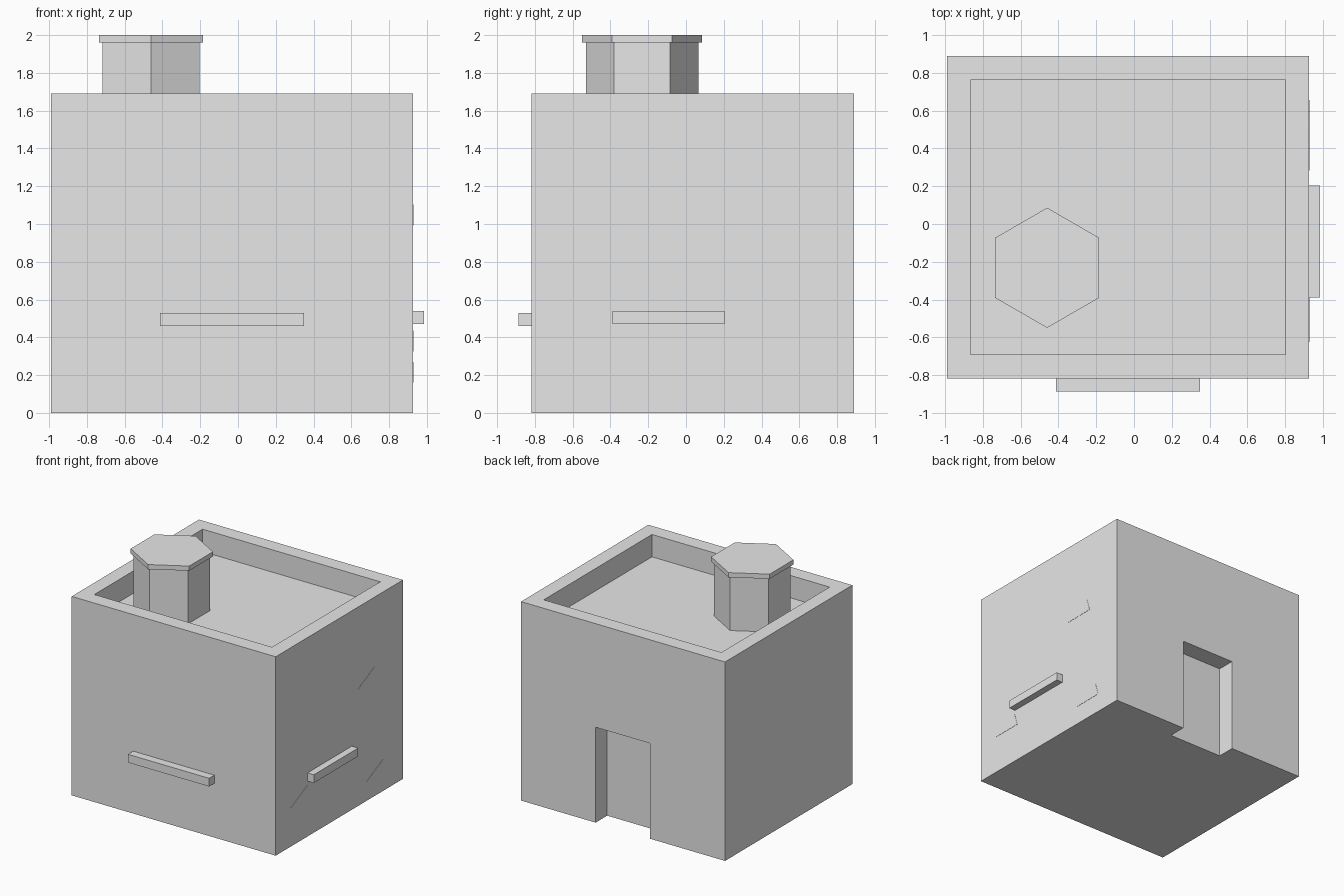
import bpy, bmesh, math

if "Cube" in bpy.data.objects:
    bpy.data.objects.remove(bpy.data.objects["Cube"])

# Single plain colour
grey = bpy.data.materials.new("light_grey")
grey.diffuse_color = (0.8, 0.8, 0.8, 1)
grey.use_nodes = True
grey.node_tree.nodes["Principled BSDF"].inputs["Base Color"].default_value = grey.diffuse_color


def finish(name, bm):
    bmesh.ops.recalc_face_normals(bm, faces=bm.faces)
    mesh = bpy.data.meshes.new(name)
    bm.to_mesh(mesh)
    bm.free()
    mesh.materials.append(grey)
    obj = bpy.data.objects.new(name, mesh)
    bpy.context.collection.objects.link(obj)
    return obj


def box(name, lo, hi):
    bm = bmesh.new()
    bmesh.ops.create_cube(bm, size=1)
    for v in bm.verts:
        v.co = [lo[i] if v.co[i] < 0 else hi[i] for i in range(3)]
    return finish(name, bm)


def prism(name, points, vector):
    bm = bmesh.new()
    face = bm.faces.new([bm.verts.new(p) for p in points])
    ext = bmesh.ops.extrude_face_region(bm, geom=[face], use_keep_orig=True)
    new = [g for g in ext["geom"] if isinstance(g, bmesh.types.BMVert)]
    bmesh.ops.translate(bm, verts=new, vec=vector)
    return finish(name, bm)


def hexagon(name, radius, z0, z1):
    points = []
    for i in range(6):
        a = math.radians(90 + 60 * i)
        points.append((-0.46 + radius * math.cos(a), -0.232 + radius * math.sin(a), z0))
    return prism(name, points, (0, 0, z1 - z0))


def cut(target, cutter):
    mod = target.modifiers.new("cut", "BOOLEAN")
    mod.operation = "DIFFERENCE"
    mod.solver = "EXACT"
    mod.object = cutter
    bpy.context.view_layer.objects.active = target
    bpy.ops.object.modifier_apply(modifier=mod.name)
    bpy.data.objects.remove(cutter)


# House block with sunken roof and rear doorway
house = box("house_walls", (-0.99, -0.818, 0), (0.927, 0.89, 1.69))
cut(house, box("roof_cutter", (-0.867, -0.69, 1.5), (0.803, 0.763, 1.9)))
cut(house, box("door_cutter", (-0.286, 0.735, -0.1), (0.226, 1.0, 0.81)))

# Roof turret and its cap
hexagon("turret_shaft", 0.297, 1.49, 1.96)
hexagon("turret_cap", 0.318, 1.96, 2.0)

# Ledges on the front and right walls
box("front_ledge", (-0.412, -0.888, 0.46), (0.35, -0.81, 0.53))
box("right_ledge", (0.92, -0.39, 0.47), (0.986, 0.205, 0.54))

# Thin triangular chips on the right wall
for i, (y, z) in enumerate([(-0.625, 0.326), (0.391, 0.16), (0.284, 0.993)]):
    prism(f"wall_chip_{i + 1}",
          [(0.925, y, z), (0.925, y + 0.265, z + 0.002), (0.925, y + 0.232, z + 0.11)],
          (0.004, 0, 0))
